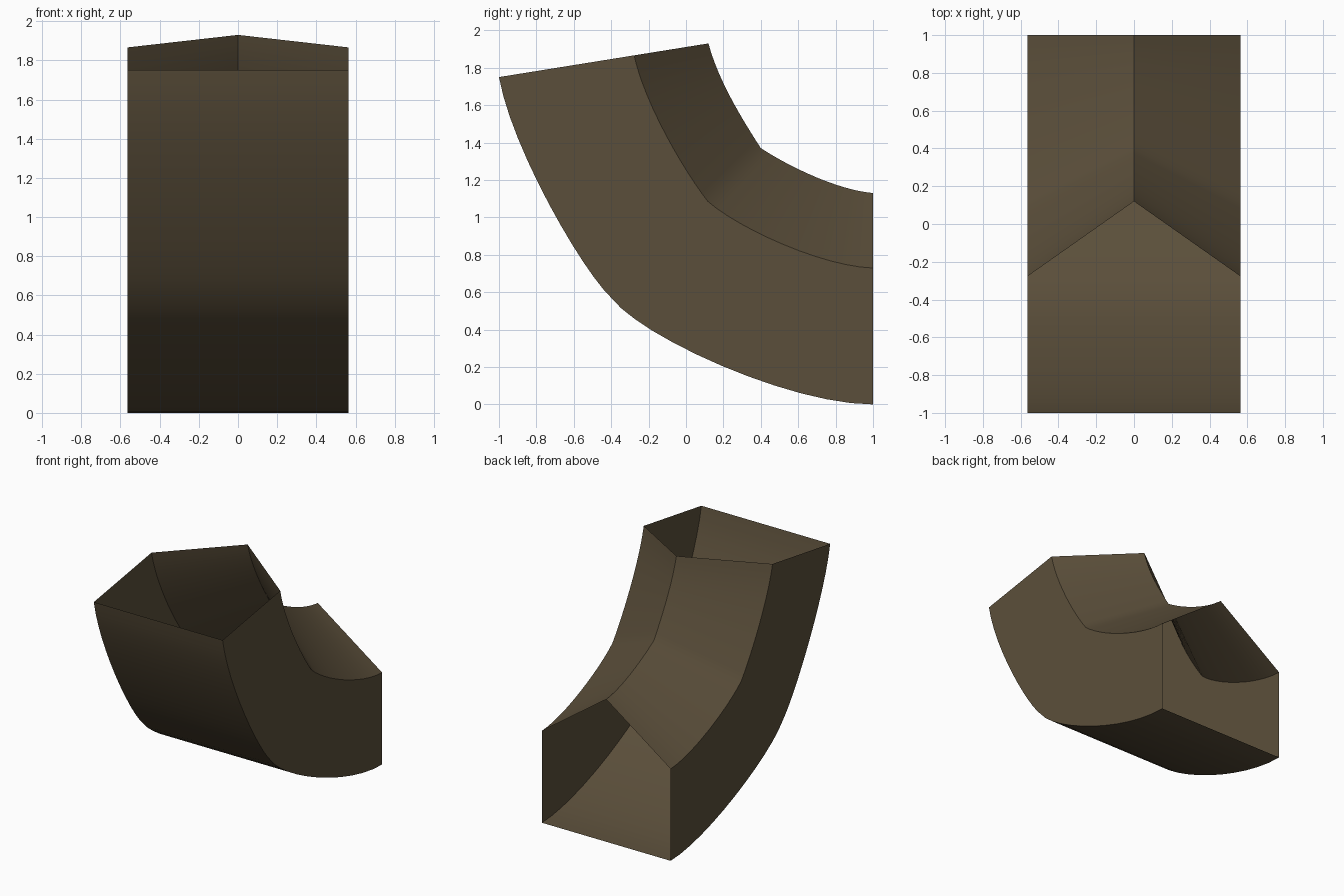
import bpy, bmesh, math
from mathutils import Vector
from mathutils.geometry import interpolate_bezier

if "Cube" in bpy.data.objects:
    bpy.data.objects.remove(bpy.data.objects["Cube"])

HALF_W = 0.565     # half width of the duct
EAVE = 0.645       # wall height as a share of the floor-to-ridge distance
STEPS = 13         # points per curve section


def path(*sections):
    """Join cubic sections, given as (y, z) points, into one list of points."""
    pts = []
    for sec in sections:
        part = interpolate_bezier(*[Vector((0, y, z)) for y, z in sec], STEPS)
        pts += part if not pts else part[1:]
    return pts


# Side profiles of the curved floor and the roof ridge
floor = path([(-1, 1.75), (-0.93, 1.36), (-0.55, 0.71), (-0.4, 0.57)],
             [(-0.4, 0.57), (-0.24, 0.36), (0.55, 0), (1, 0)])
ridge = path([(0.12, 1.93), (0.17, 1.74), (0.29, 1.54), (0.4, 1.37)],
             [(0.4, 1.37), (0.57, 1.26), (0.82, 1.145), (1, 1.13)])

# Five-sided rings swept along the bend, both ends left open
bm = bmesh.new()
side = Vector((HALF_W, 0, 0))
rings = []
for f, r in zip(floor, ridge):
    e = f.lerp(r, EAVE)
    rings.append([bm.verts.new(p) for p in (f - side, f + side, e + side, r, e - side)])
for a, b in zip(rings, rings[1:]):
    for i in range(5):
        j = (i + 1) % 5
        bm.faces.new((a[i], a[j], b[j], b[i]))

# Make the floor point outward (down), and every other face with it
bm.normal_update()
bm.faces.ensure_lookup_table()
if bm.faces[-5].normal.z > 0:
    bmesh.ops.reverse_faces(bm, faces=bm.faces[:])

mesh = bpy.data.meshes.new("curved_duct")
bm.to_mesh(mesh)
bm.free()
duct = bpy.data.objects.new("curved_duct", mesh)
bpy.context.collection.objects.link(duct)

brown = bpy.data.materials.new("dark_brown")
brown.diffuse_color = (0.105, 0.078, 0.043, 1)
brown.use_nodes = True
brown.node_tree.nodes["Principled BSDF"].inputs["Base Color"].default_value = brown.diffuse_color
mesh.materials.append(brown)

# Smooth along the bend, crisp along the corners
bpy.context.view_layer.objects.active = duct
duct.select_set(True)
bpy.ops.object.shade_smooth_by_angle(angle=math.radians(35))
